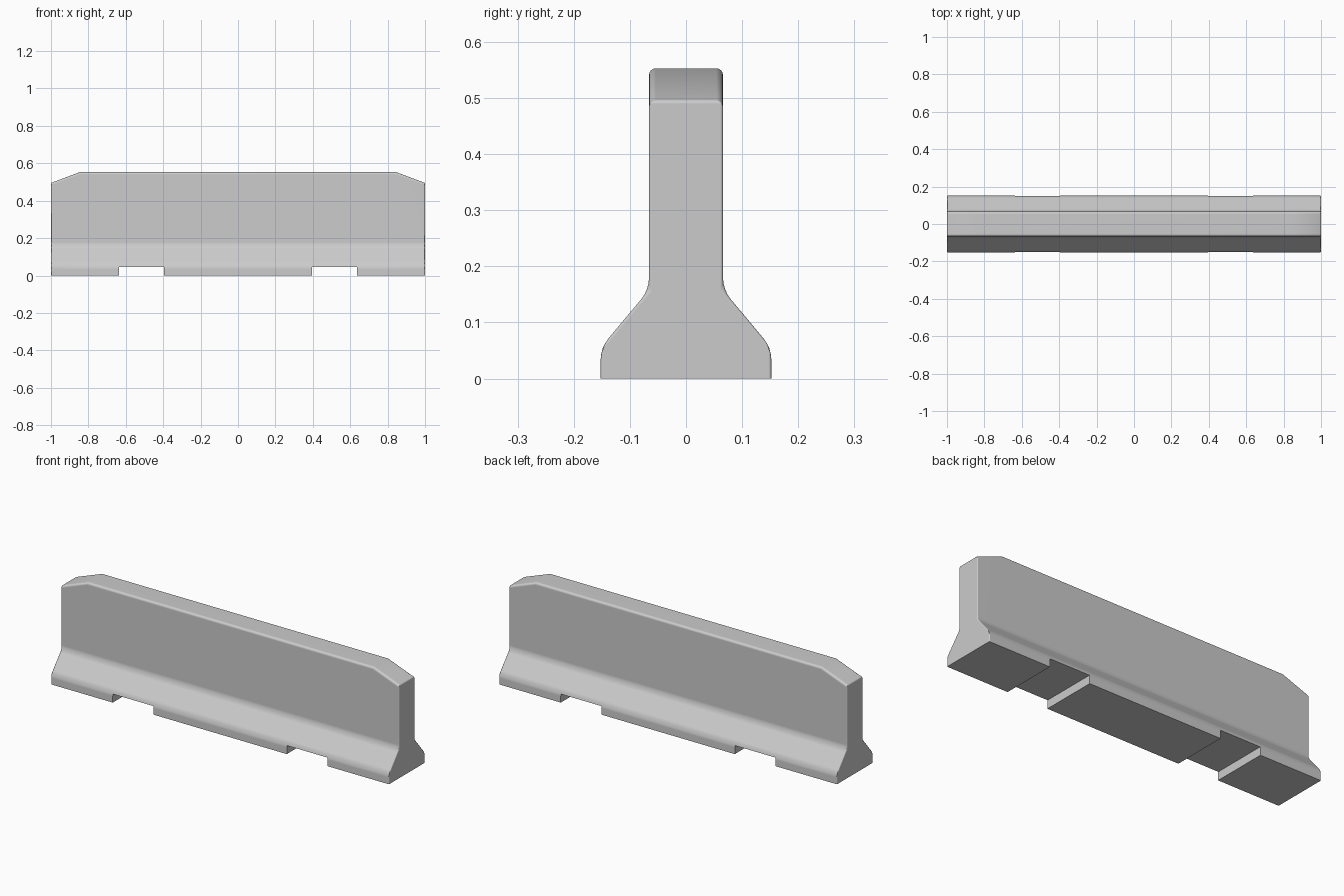
import bpy
import bmesh

if "Cube" in bpy.data.objects:
    bpy.data.objects.remove(bpy.data.objects["Cube"])

END, BREAK, TOP, END_TOP = 1.0, 0.845, 0.553, 0.495


def profile(top):
    half = [(0.152, 0), (0.152, 0.055), (0.066, 0.158), (0.066, top)]
    return half + [(-y, z) for y, z in reversed(half)]


# Barrier body: one cross-section lofted through four stations
bm = bmesh.new()
weight = bm.edges.layers.float.new("bevel_weight_edge")
rings = [[bm.verts.new((x, y, z)) for y, z in profile(top)]
         for x, top in [(-END, END_TOP), (-BREAK, TOP), (BREAK, TOP), (END, END_TOP)]]
n = len(rings[0])
for a, b in zip(rings, rings[1:]):
    for i in range(n):
        j = (i + 1) % n
        bm.faces.new((a[i], a[j], b[j], b[i]))
bm.faces.new(rings[0])
bm.faces.new(rings[-1])
bmesh.ops.recalc_face_normals(bm, faces=bm.faces)

# Rounding strength: generous along the bends, smaller on the top and ends
for a, b in zip(rings, rings[1:]):
    for i in range(1, n - 1):
        bm.edges.get((a[i], b[i]))[weight] = 0.6 if i in (3, 4) else 1.0
for ring in (rings[0], rings[-1]):
    for i in range(n - 1):
        bm.edges.get((ring[i], ring[i + 1]))[weight] = 0.25

mesh = bpy.data.meshes.new("barrier_body")
bm.to_mesh(mesh)
bm.free()
body = bpy.data.objects.new("barrier_body", mesh)
bpy.context.collection.objects.link(body)
bevel = body.modifiers.new("rounding", 'BEVEL')
bevel.limit_method = 'WEIGHT'
bevel.width = 0.02
bevel.segments = 4

# Forklift slots under the base
cutters = []
for side in (-1, 1):
    bpy.ops.mesh.primitive_cube_add(size=1, location=(side * 0.515, 0, 0))
    cutter = bpy.context.object
    cutter.name = "slot_cutter"
    cutter.scale = (0.24, 0.6, 0.09)
    cutter.hide_render = True
    cutters.append(cutter)
    cut = body.modifiers.new("slot", 'BOOLEAN')
    cut.operation = 'DIFFERENCE'
    cut.solver = 'EXACT'
    cut.object = cutter

# Bake the shape, then shade it smooth with crisp edges
bpy.ops.object.select_all(action='DESELECT')
body.select_set(True)
bpy.context.view_layer.objects.active = body
for mod in list(body.modifiers):
    bpy.ops.object.modifier_apply(modifier=mod.name)
for cutter in cutters:
    bpy.data.objects.remove(cutter)
bpy.ops.object.shade_smooth_by_angle(angle=0.6)
normals = body.modifiers.new("weighted_normals", 'WEIGHTED_NORMAL')
normals.keep_sharp = True
